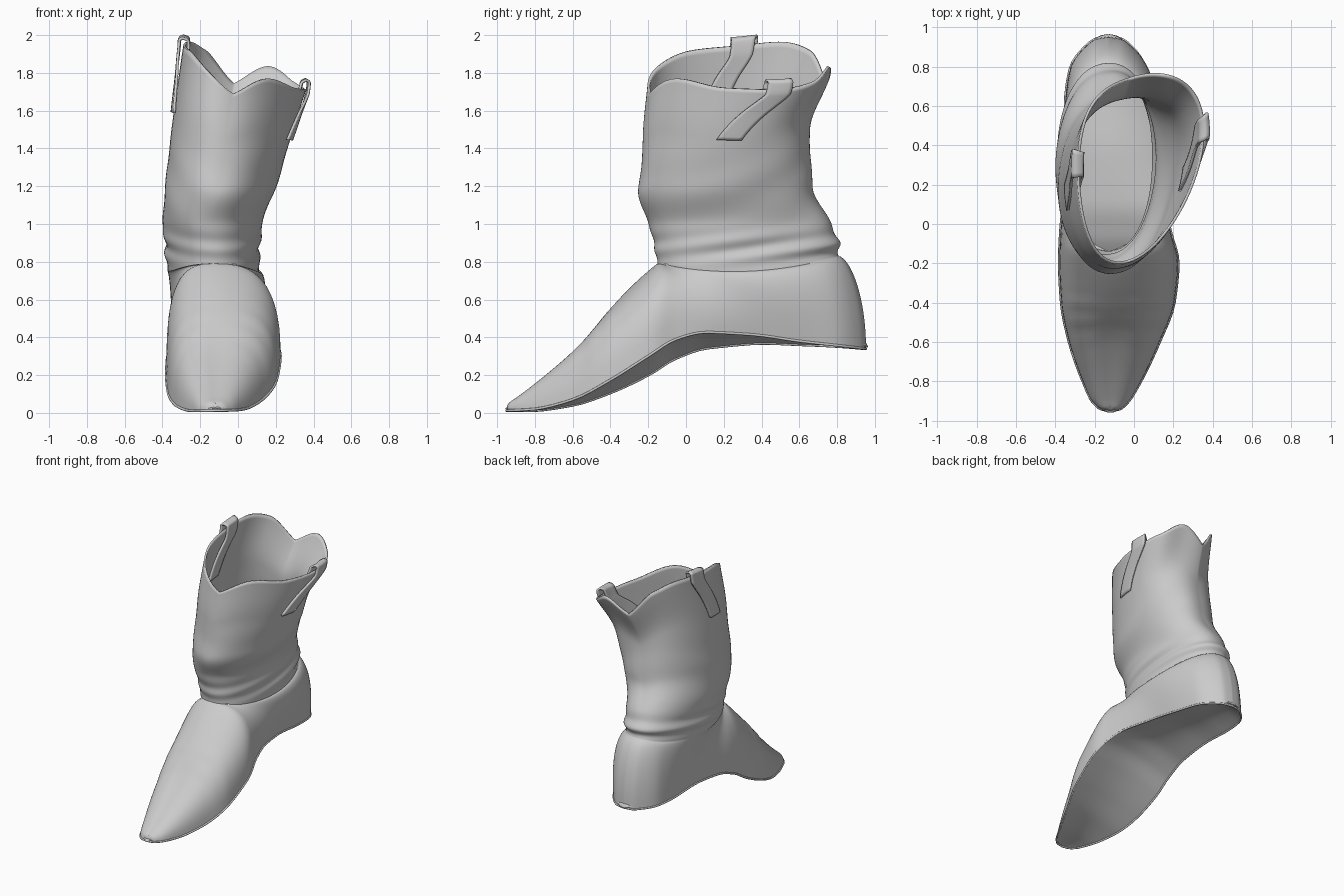
import bpy, bmesh
from math import sin, cos, pi, radians, exp, copysign
from mathutils import Vector

if "Cube" in bpy.data.objects:
    bpy.data.objects.remove(bpy.data.objects["Cube"])


def interp(rows, u):
    """Smooth, overshoot-free interpolation of equal-length rows, u in 0..1."""
    n = len(rows) - 1
    i = min(int(u * n), n - 1)
    t = u * n - i

    def slope(j, k):
        if j == 0:
            return rows[1][k] - rows[0][k]
        if j == n:
            return rows[n][k] - rows[n - 1][k]
        a, b = rows[j][k] - rows[j - 1][k], rows[j + 1][k] - rows[j][k]
        return 0 if a * b <= 0 else 2 * a * b / (a + b)

    out = []
    for k in range(len(rows[0])):
        p, q, m, s = rows[i][k], rows[i + 1][k], slope(i, k), slope(i + 1, k)
        out.append(p * (2*t**3 - 3*t**2 + 1) + m * (t**3 - 2*t**2 + t)
                   + q * (3*t**2 - 2*t**3) + s * (t**3 - t**2))
    return out


# Shaft rings: z, centre y, half depth, centre x, half width, skew y, skew x
RINGS = [(0.79, .330, .482, -.13, .243, 0, 0),
         (0.87, .325, .488, -.135, .25, .01, 0),
         (1.00, .285, .483, -.135, .262, .04, 0),
         (1.20, .210, .458, -.09, .29, .08, 0),
         (1.48, .212, .435, -.03, .31, .13, .03),
         (1.75, .275, .470, .035, .325, .20, .06)]
# Scalloped rim heights every 30 degrees, front to back on each side
RIM = {1: [(1.69,), (1.77,), (1.72,), (1.71,), (1.745,), (1.83,), (1.74,)],
       -1: [(1.69,), (1.83,), (1.92,), (1.945,), (1.965,), (1.92,), (1.74,)]}


def shaft(a, v, off=0.0):
    """Point on the shaft at angle a (0 front, + right), height v in 0..1."""
    z, yc, ry, xc, rx, ky, kx = interp(RINGS, v)
    rim = interp(RIM[1 if a >= 0 else -1], min(abs(a) / pi, 1))[0]
    z += (rim - 1.75) * max(0, (v - .4) / .6) ** 1.3
    c, s = cos(a), sin(a)
    z += (.02 * (1 - c) - .06 * s * s) * max(0, 1 - v) ** 6
    s = copysign(abs(s) ** .92, s)
    p = Vector((xc + rx * s - kx * c * c, yc - ry * c + ky * (s + s * s) / 2, z))
    d = Vector((p.x - xc, p.y - yc, 0)).normalized()
    # Slouch folds, strongest at the sides and back
    fold = (.009 - .004 * c) * sin(55 * z + 5 * cos(a + .5) + 3 * s) * exp(-((z - .87) / .08) ** 2)
    fold += .003 * sin(24 * z + 6 * sin(a + 1)) * exp(-((z - 1.15) / .25) ** 2)
    return p + d * (fold + off)


# Foot stations, toe to heel:
# sole y, left x, right x, sole z, then vamp ridge y, z, then shaft angle
FOOT = [(-.950, -.12, -.12, .012, -.935, .05, 0),
        (-.942, -.165, -.075, .012, -.925, .06, 0),
        (-.905, -.21, -.03, .012, -.89, .085, 0),
        (-.800, -.26, .035, .016, -.77, .175, 0),
        (-.600, -.33, .13, .055, -.57, .35, 0),
        (-.400, -.37, .205, .14, -.42, .53, 0),
        (-.200, -.38, .225, .25, -.27, .69, 0),
        (-.050, -.375, .19, .34, -.16, .79, 0),
        (.120, -.36, .15, .385, -.16, .79, 30),
        (.350, -.35, .11, .39, -.16, .79, 65),
        (.600, -.35, .09, .37, -.16, .79, 105),
        (.790, -.325, .06, .355, -.16, .79, 138),
        (.895, -.255, -.005, .345, -.16, .79, 158),
        (.943, -.19, -.07, .34, -.16, .79, 170),
        (.953, -.13, -.13, .34, -.16, .79, 180)]
NC, NF, NS = 112, 14, 60
STATIONS = [interp(FOOT, i / NC) for i in range(NC + 1)]


def sole_point(st, side):
    """Sole edge; the inner side arches higher than the outer."""
    tilt = .09 * (st[2] - st[1]) * exp(-((st[0] + .05) / .55) ** 2)
    return Vector((st[2] if side > 0 else st[1], st[0], st[3] + side * tilt))


def foot_column(st, side):
    """Curved wall from the sole edge up to the vamp ridge or ankle."""
    S, a = sole_point(st, side), radians(st[6])
    ankle = shaft(a * side, 0)
    w = min(1, max(0, (st[4] + .35) / .19))
    T = Vector((-.12 + (ankle.x + .12) * w, st[4], st[5]))
    T = T.lerp(ankle, w * w) if st[6] < .01 else ankle
    e = .85 - .15 * min(1, (st[0] + .95) / .6) + .5 * min(1, a)
    col = []
    for j in range(NF + 1):
        t = j / NF * pi / 2
        k, h = max(cos(t), 0) ** e if j < NF else 0, sin(t) ** min(e, 1)
        p = T + (S - T) * k
        p.z = S.z + (T.z - S.z) * h
        if side > 0:
            p.x += .04 * sin(2 * t) * sin(a)
        p.z += .004 * sin(60 * st[0]) * sin(2 * t) * exp(-((st[0] + .45) / .15) ** 2)
        col.append(p)
    return col


def add_grid(bm, cols):
    vs = [[bm.verts.new(p) for p in c] for c in cols]
    for c, d in zip(vs, vs[1:]):
        for j in range(len(c) - 1):
            bm.faces.new((c[j], d[j], d[j + 1], c[j + 1]))


def finish(bm, name, thick=0, outside=None):
    bmesh.ops.remove_doubles(bm, verts=bm.verts, dist=.0008)
    bmesh.ops.dissolve_degenerate(bm, edges=bm.edges, dist=.0002)
    bmesh.ops.recalc_face_normals(bm, faces=bm.faces)
    if outside:
        f = min(bm.faces, key=lambda f: (f.calc_center_median() - outside).length)
        if f.normal.dot(outside - Vector((-.05, .25, outside.z))) < 0:
            bmesh.ops.reverse_faces(bm, faces=bm.faces)
    for f in bm.faces:
        f.smooth = True
    me = bpy.data.meshes.new(name)
    bm.to_mesh(me)
    bm.free()
    me.set_sharp_from_angle(angle=radians(60))
    ob = bpy.data.objects.new(name, me)
    bpy.context.collection.objects.link(ob)
    if thick:
        m = ob.modifiers.new("thickness", 'SOLIDIFY')
        m.thickness, m.offset = thick, -1
    return ob


# Boot body: foot walls, shaft and hollowed sole in one skin
bm = bmesh.new()
for side in (1, -1):
    add_grid(bm, [foot_column(st, side) for st in STATIONS])
    angles = [radians(st[6]) for st in STATIONS if st[6] > .01]
    add_grid(bm, [[shaft(a * side, j / NS) for j in range(NS + 1)]
                  for a in [0.0] + angles])
sole = []
for st in STATIONS:
    L, R = sole_point(st, -1), sole_point(st, 1)
    hollow = (.06 + .12 * max(0, st[0])) * (R.x - L.x)
    sole.append([L.lerp(R, k / 8) + Vector((0, 0, hollow * sin(pi * k / 8)))
                 for k in range(9)])
add_grid(bm, sole)
finish(bm, "boot_body", .014, shaft(pi / 2, .7))

# Welt: thin cord round the sole edge
loop = [sole_point(s, 1) for s in STATIONS[::2]]
loop += [sole_point(s, -1) for s in STATIONS[-3:0:-2]]
cu = bpy.data.curves.new("welt", 'CURVE')
cu.dimensions = '3D'
cu.bevel_depth, cu.bevel_resolution = .007, 2
sp = cu.splines.new('POLY')
sp.points.add(len(loop) - 1)
for pt, p in zip(sp.points, loop):
    pt.co = (*p, 1)
sp.use_cyclic_u = True
bpy.context.collection.objects.link(bpy.data.objects.new("welt", cu))


# Pull straps: ribbons running up the outside, over the rim and down the inside
def strap(name, top, low, v_low, rise, half):
    path = [(low, v_low, .010, 0), ((top + low) / 2, (1 + v_low) / 2, .014, 0),
            (top, .98, .022, 0), (top, 1, .022, rise * .7), (top, 1, .004, rise),
            (top, 1, -.025, rise * .7), (top, .97, -.032, 0),
            ((top + low) / 2, (1 + v_low) / 2, -.026, 0), (low, v_low, -.022, 0)]
    cols = []
    for i in range(65):
        a, v, off, up = interp(path, i / 64)
        cols.append([shaft(radians(a + half * k / 3), v, off) + Vector((0, 0, up))
                     for k in range(-3, 4)])
    bm = bmesh.new()
    add_grid(bm, cols)
    ob = finish(bm, name, .014)
    ob.modifiers["thickness"].offset = 0


strap("pull_strap_right", 92, 76, .79, .05, 8)
strap("pull_strap_left", -94, -80, .8, .04, 8.5)
